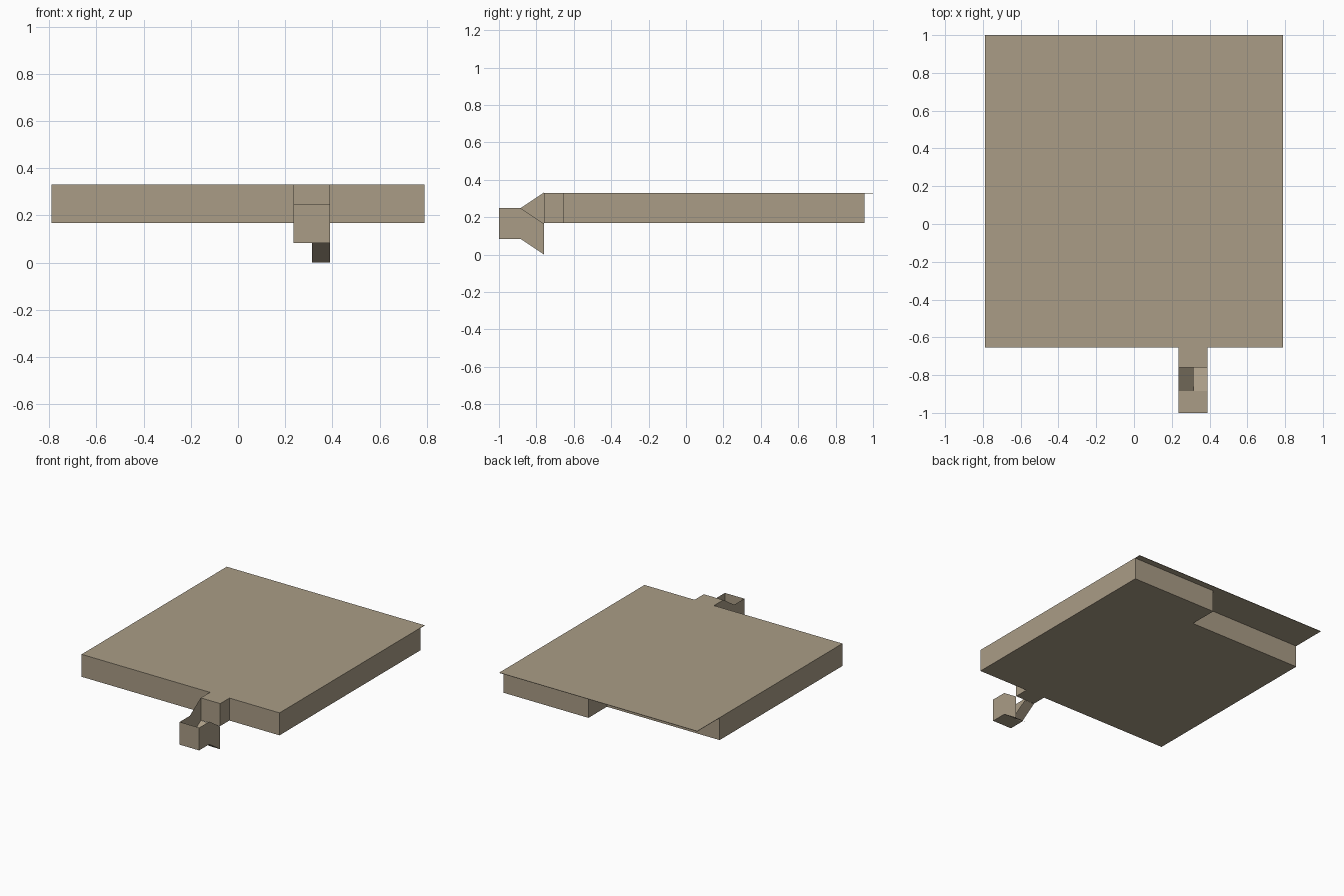
import bpy

if "Cube" in bpy.data.objects:
    bpy.data.objects.remove(bpy.data.objects["Cube"])

tan = bpy.data.materials.new("tan")
tan.diffuse_color = (0.40, 0.335, 0.24, 1)
tan.use_nodes = True
tan.node_tree.nodes["Principled BSDF"].inputs["Base Color"].default_value = tan.diffuse_color


def make(name, verts, faces):
    me = bpy.data.meshes.new(name)
    me.from_pydata(verts, [], faces)
    me.materials.append(tan)
    ob = bpy.data.objects.new(name, me)
    bpy.context.collection.objects.link(ob)
    return ob


def prism(name, outline, z0, z1):
    """Closed upright prism from a counter-clockwise plan outline."""
    n = len(outline)
    verts = [(x, y, z) for z in (z0, z1) for x, y in outline]
    faces = [tuple(reversed(range(n))), tuple(range(n, 2 * n))]
    faces += [(i, (i + 1) % n, n + (i + 1) % n, n + i) for i in range(n)]
    return make(name, verts, faces)


def rect(x0, x1, y0, y1):
    return [(x0, y0), (x1, y0), (x1, y1), (x0, y1)]


W, FRONT, BASE, TOP, SHEET = 0.79, -0.655, 0.168, 0.33, 0.003

# Slab with a recessed half along its back edge
prism("slab", [(-W, FRONT), (W, FRONT), (W, 0.955), (0.11, 0.955),
               (0.11, 0.745), (-W, 0.745)], BASE, TOP - SHEET)

# Thin top sheet that overhangs the back
prism("top_sheet", rect(-W, W, FRONT, 1.0), TOP - SHEET, TOP)

# Latch: solid mount on the slab, then an open-topped tray whose floor
# splits into a rising left half and a falling right half
L, M, R = 0.235, 0.314, 0.39
Y0, Y1, Y2 = -1.0, -0.885, -0.76
LOW, HIGH, STEP = 0.084, 0.248, 0.083
prism("latch_mount", rect(L, R, Y2, FRONT), BASE, TOP)

# Front wall and flat floor
make("latch_front_wall", [(L, Y0, LOW), (R, Y0, LOW), (R, Y0, HIGH), (L, Y0, HIGH)],
     [(0, 1, 2, 3)])
make("latch_floor", [(L, Y0, LOW), (L, Y1, LOW), (R, Y1, LOW), (R, Y0, LOW)],
     [(0, 1, 2, 3)])

# Side walls and sloping floors
for side, xo, x0, x1, dz in (("left", L, L, M, STEP), ("right", R, M, R, -STEP)):
    wall = [(xo, Y0, LOW), (xo, Y1, LOW), (xo, Y2, LOW + dz),
            (xo, Y2, HIGH + dz), (xo, Y1, HIGH), (xo, Y0, HIGH)]
    faces = [(0, 1, 4, 5), (1, 2, 3, 4)]
    if side == "left":
        faces = [f[::-1] for f in faces]
    make(f"latch_{side}_wall", wall, faces)
    make(f"latch_{side}_slope", [(x0, Y1, LOW), (x0, Y2, LOW + dz),
                                 (x1, Y2, LOW + dz), (x1, Y1, LOW)], [(0, 1, 2, 3)])
